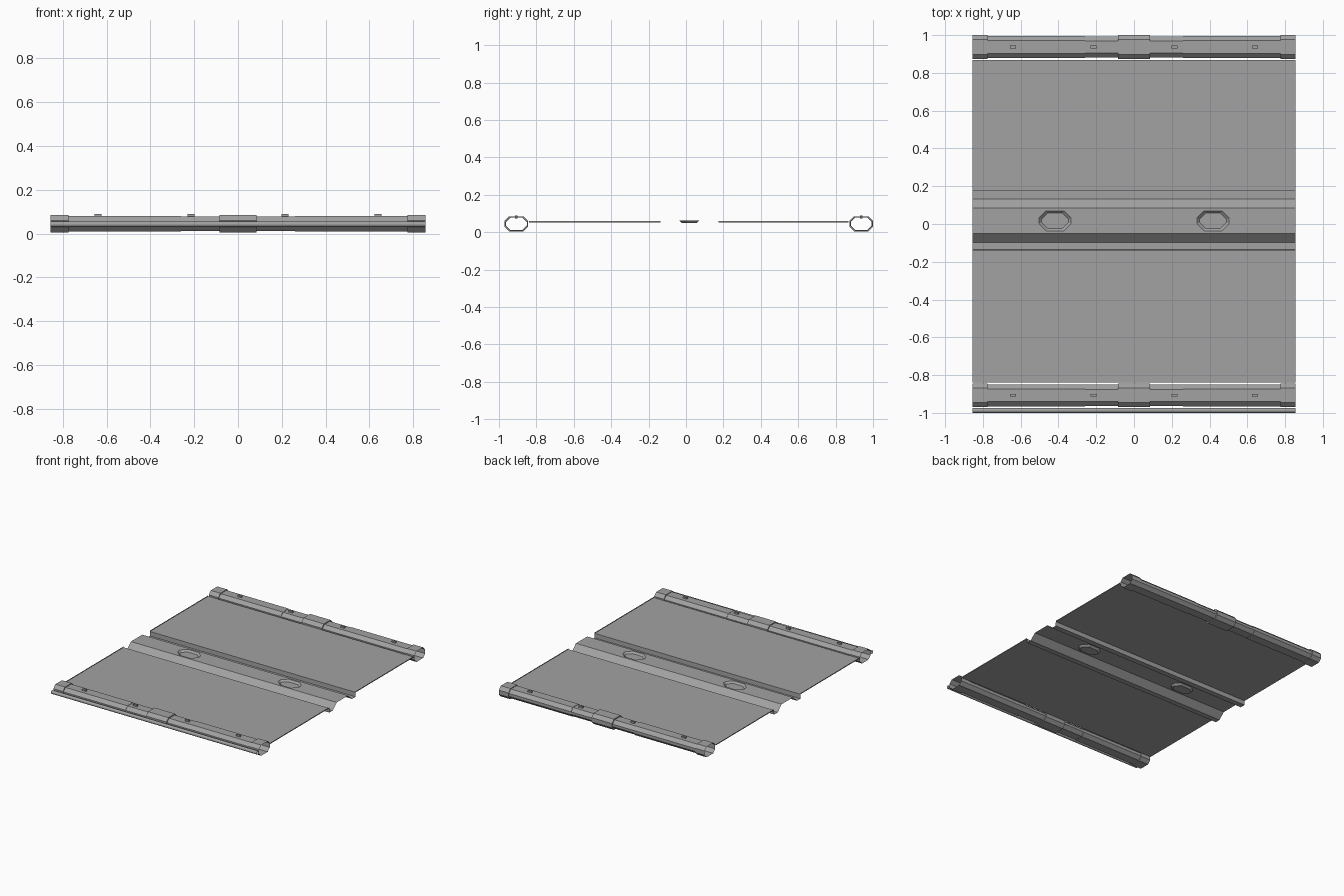
import bpy, bmesh, math
from mathutils import Vector

if "Cube" in bpy.data.objects:
    bpy.data.objects.remove(bpy.data.objects["Cube"])

grey = bpy.data.materials.new("plain_grey")
grey.use_nodes = True
GREY = (0.36, 0.36, 0.36, 1)
grey.diffuse_color = GREY
grey.node_tree.nodes["Principled BSDF"].inputs["Base Color"].default_value = GREY

HALF = 0.855          # half width of the whole model
TOP = 0.063           # height of the ridge top
FLANGE = 0.02         # height of the ridge flanges
PANEL = 0.053


def finish(name, bm):
    mesh = bpy.data.meshes.new(name)
    bm.to_mesh(mesh)
    bm.free()
    mesh.materials.append(grey)
    obj = bpy.data.objects.new(name, mesh)
    bpy.context.collection.objects.link(obj)
    return obj


def loft(bm, rings, closed=True):
    """Join successive point rings with quads."""
    rows = [[bm.verts.new(p) for p in ring] for ring in rings]
    n = len(rows[0])
    for a, b in zip(rows, rows[1:]):
        for i in range(n if closed else n - 1):
            j = (i + 1) % n
            bm.faces.new((a[i], b[i], b[j], a[j]))
    return rows


def sheet(bm, profile):
    """Extrude a (y, z) profile across the full width, facing up."""
    loft(bm, [[(x, y, z) for y, z in profile] for x in (-HALF, HALF)], closed=False)


def chamfered(rx, ry, c):
    """Corners of a chamfered rectangle, anticlockwise."""
    return [(rx, c - ry), (rx, ry - c), (rx - c, ry), (c - rx, ry),
            (-rx, ry - c), (-rx, c - ry), (c - rx, -ry), (rx - c, -ry)]


# Hollow stepped rails with collars, and small clips on top
def rail(name, yc):
    zc = 0.045
    half = [(HALF, 0), (0.775, 0), (0.775, 0.005), (0.26, 0.005),
            (0.26, 0.007), (0.085, 0.007), (0.085, 0)]
    stations = [(-x, d) for x, d in half] + half[::-1]
    bm = bmesh.new()
    loft(bm, [[(x, yc + y, zc + z) for y, z in chamfered(0.063 - d, 0.04 - d, 0.024)]
              for x, d in stations])
    bmesh.ops.recalc_face_normals(bm, faces=bm.faces[:])
    finish(name, bm)
    for i, x in enumerate((-0.64, -0.215, 0.215, 0.64)):
        bm = bmesh.new()
        bmesh.ops.create_cube(bm, size=1)
        bmesh.ops.scale(bm, vec=(0.032, 0.014, 0.016), verts=bm.verts)
        bmesh.ops.translate(bm, vec=(x, yc, 0.082), verts=bm.verts)
        finish(f"{name}_clip_{i + 1}", bm)


rail("front_rail", -0.907)
rail("back_rail", 0.937)

# Thin hollow rod along the front edge
bm = bmesh.new()
loft(bm, [[(x, -0.987 + 0.013 * math.cos(a), 0.043 + 0.013 * math.sin(a))
           for a in (math.tau * k / 12 for k in range(12))] for x in (-HALF, HALF)])
bmesh.ops.recalc_face_normals(bm, faces=bm.faces[:])
rod = finish("front_rod", bm)
for p in rod.data.polygons:
    p.use_smooth = True


# Flat panels, each with an inner wall down to the ridge and low lips at its ends
def panel(name, profile):
    bm = bmesh.new()
    sheet(bm, profile)
    y0, y1 = sorted(y for y, z in profile if z == PANEL)
    for x in (-HALF, HALF):
        bm.faces.new([bm.verts.new((x, y, z)) for y, z in
                      ((y0, PANEL), (y1, PANEL), (y1, PANEL + 0.006), (y0, PANEL + 0.006))])
    finish(name, bm)


panel("front_panel", [(-0.84, PANEL), (-0.137, PANEL), (-0.136, FLANGE)])
panel("back_panel", [(0.174, FLANGE), (0.175, PANEL), (0.868, PANEL)])

# Central ridge: flanges and slopes
bm = bmesh.new()
sheet(bm, [(-0.136, FLANGE), (-0.097, FLANGE), (-0.05, TOP)])
sheet(bm, [(0.085, TOP), (0.133, FLANGE), (0.174, FLANGE)])

# Ridge top with two sunken pits
loops = [[bm.verts.new((x, y, TOP)) for x, y in
          ((-HALF, -0.05), (HALF, -0.05), (HALF, 0.085), (-HALF, 0.085))]]
for xc in (-0.418, 0.418):
    rim, floor = loft(bm, [[(xc + x, 0.017 + y, z) for x, y in chamfered(rx, ry, c)]
                           for rx, ry, c, z in ((0.085, 0.053, 0.038, TOP),
                                                (0.072, 0.04, 0.032, 0.05))])
    bm.faces.new(floor)
    loops.append(rim)
edges = []
for loop in loops:
    for a, b in zip(loop, loop[1:] + loop[:1]):
        edges.append(bm.edges.get((a, b)) or bm.edges.new((a, b)))
bmesh.ops.triangle_fill(bm, edges=edges, use_beauty=True, normal=Vector((0, 0, 1)))
bmesh.ops.remove_doubles(bm, verts=bm.verts[:], dist=0.0001)
bm.normal_update()
for f in bm.faces:
    if f.normal.z < 0:
        f.normal_flip()
finish("central_ridge", bm)
